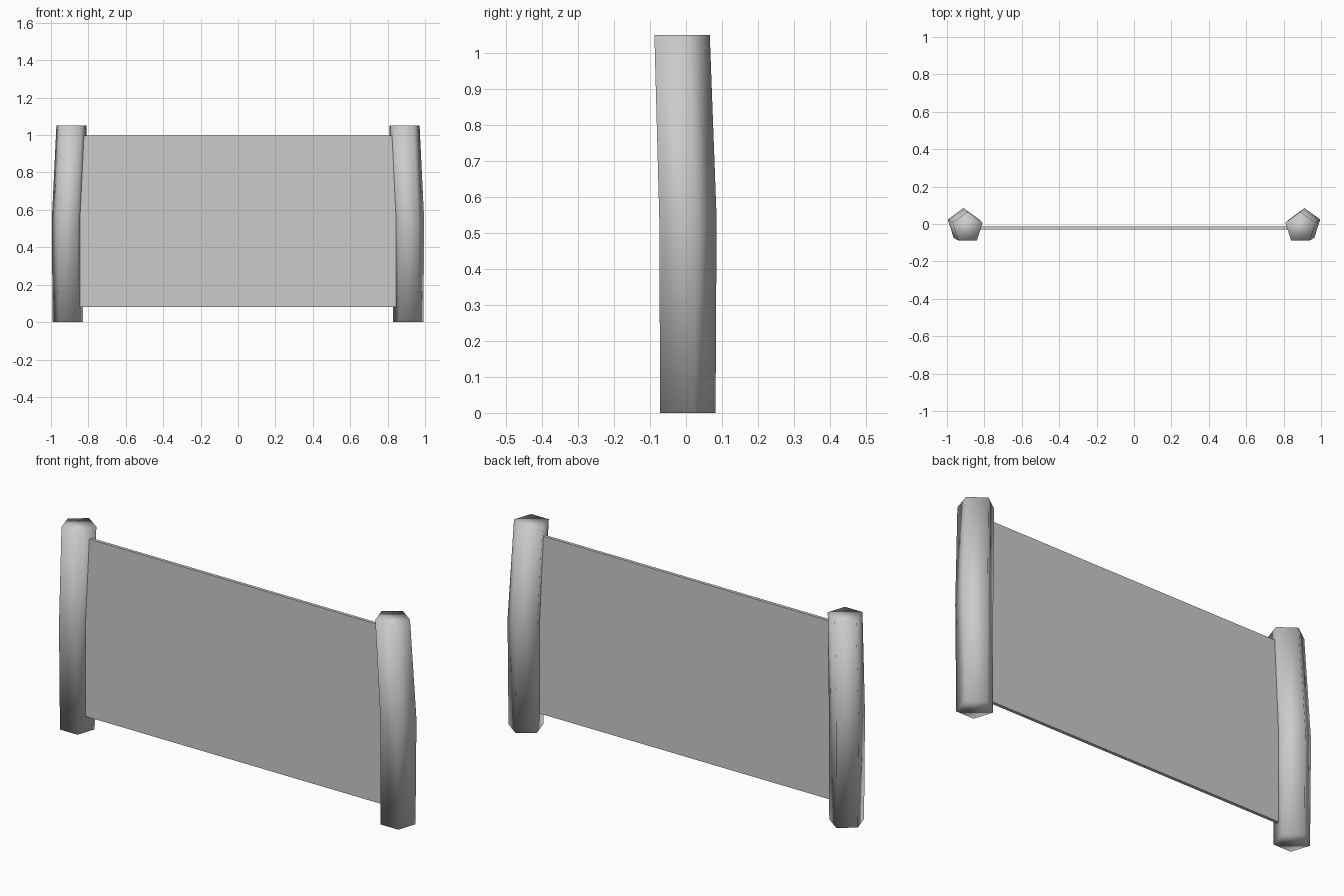
import bpy, bmesh
from math import sin, cos, tau

if "Cube" in bpy.data.objects:
    bpy.data.objects.remove(bpy.data.objects["Cube"])

# (x centre, y centre, z, radius) of each ring of the bent five-sided post
RINGS = [(0.91, -0.003, 0.0, 0.085),
         (0.912, -0.003, 0.54, 0.088),
         (0.89, -0.019, 1.05, 0.085)]
SIDES = 5


def finish(name, bm, smooth):
    bmesh.ops.recalc_face_normals(bm, faces=bm.faces)
    for f in bm.faces:
        f.smooth = smooth
    mesh = bpy.data.meshes.new(name)
    bm.to_mesh(mesh)
    bm.free()
    obj = bpy.data.objects.new(name, mesh)
    bpy.context.collection.objects.link(obj)
    return obj


def post(name, side):
    bm = bmesh.new()
    loops = [[bm.verts.new((side * (x + r * sin(tau * i / SIDES)),
                            y + r * cos(tau * i / SIDES), z))
              for i in range(SIDES)] for x, y, z, r in RINGS]
    for a, b in zip(loops, loops[1:]):
        for i in range(SIDES):
            j = (i + 1) % SIDES
            bm.faces.new((a[i], a[j], b[j], b[i]))
    # end caps
    bm.faces.new(loops[0])
    bm.faces.new(loops[-1])
    return finish(name, bm, True)


# mirrored posts, leaning inwards at the top
post("right_post", 1)
post("left_post", -1)

# thin panel with its ends buried in the posts
bm = bmesh.new()
bmesh.ops.create_cube(bm, size=1)
bmesh.ops.scale(bm, vec=(1.76, 0.016, 0.915), verts=bm.verts)
bmesh.ops.translate(bm, vec=(0, -0.021, 0.5395), verts=bm.verts)
finish("panel", bm, False)
